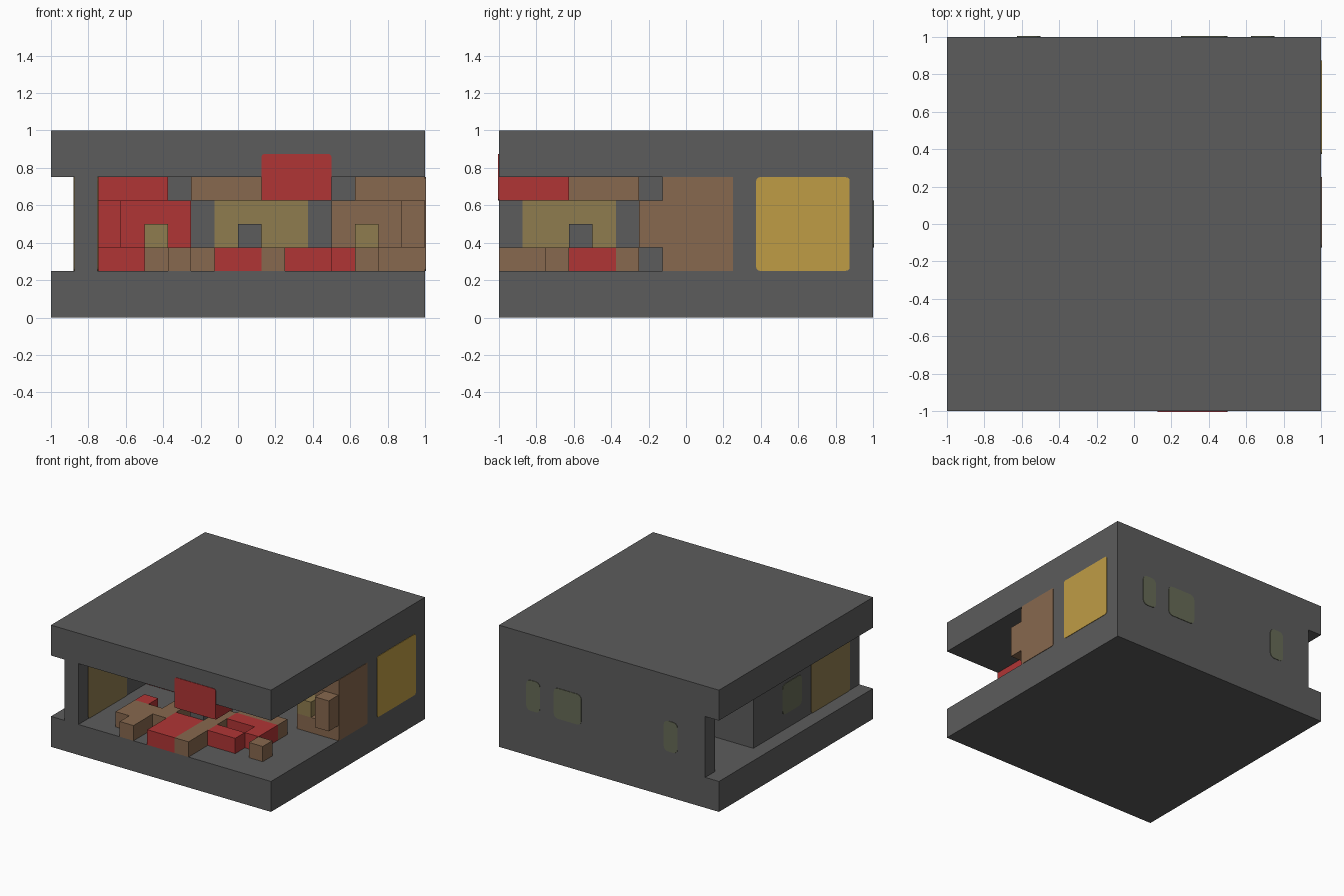
import bpy, bmesh
from mathutils import Vector

cube = bpy.data.objects.get("Cube")
if cube:
    bpy.data.objects.remove(cube, do_unlink=True)

CELL = 0.125   # every part sits on this grid
PROUD = 0.004  # how far painted panels stand off a surface


def material(name, hex_code):
    lin = []
    for i in (0, 2, 4):
        c = int(hex_code[i:i + 2], 16) / 255
        lin.append(c / 12.92 if c < 0.04 else ((c + 0.055) / 1.055) ** 2.4)
    mat = bpy.data.materials.new(name)
    mat.use_nodes = True
    mat.diffuse_color = (*lin, 1)
    bsdf = next(n for n in mat.node_tree.nodes if n.type == 'BSDF_PRINCIPLED')
    bsdf.inputs["Base Color"].default_value = (*lin, 1)
    return mat


grey = material("dark_grey", "5c5c5c")
red = material("red", "b03535")
brown = material("brown", "87684e")
amber = material("amber", "bf9c45")
olive = material("olive", "8f7c4f")
moss = material("moss_glass", "676b56")


def add_box(bm, low, high):
    low, high = Vector(low), Vector(high)
    made = bmesh.ops.create_cube(bm, size=1)["verts"]
    for v in made:
        v.co = [(a + b) / 2 + c * (b - a) for a, b, c in zip(low, high, v.co)]


def finish(bm, name, mat):
    bmesh.ops.scale(bm, vec=(CELL,) * 3, verts=bm.verts)
    mesh = bpy.data.meshes.new(name)
    bm.to_mesh(mesh)
    bm.free()
    mesh.materials.append(mat)
    obj = bpy.data.objects.new(name, mesh)
    bpy.context.collection.objects.link(obj)
    return obj


def boxes(name, mat, *spans):
    """One object from boxes given as (low corner, high corner) in cells."""
    bm = bmesh.new()
    for low, high in spans:
        add_box(bm, low, high)
    return finish(bm, name, mat)


def pane(name, mat, axis, low, high, radius=0.15):
    """A rounded panel passing through a wall, slightly proud of both faces."""
    low, high = list(low), list(high)
    low[axis] -= PROUD / CELL
    high[axis] += PROUD / CELL
    bm = bmesh.new()
    add_box(bm, low, high)
    corners = [e for e in bm.edges
               if abs((e.verts[0].co - e.verts[1].co).normalized()[axis]) > 0.9]
    bmesh.ops.bevel(bm, geom=corners, offset=radius, segments=3,
                    profile=0.5, affect='EDGES')
    return finish(bm, name, mat)


# Building shell
boxes("floor_slab", grey, ((-8, -8, 0), (8, 8, 2)))
boxes("roof_slab", grey, ((-8, -8, 6), (8, 8, 8)))
boxes("left_wall", grey, ((7, 2, 2), (8, 8, 6)))
boxes("right_wall", grey, ((-7, -8, 2), (-6, 3, 6)))
boxes("middle_wall", grey, ((-7, 2, 2), (8, 3, 6)))
boxes("back_wall", grey, ((-7, 7, 2), (8, 8, 6)))

# Large windows
pane("left_window", amber, 0, (7, 3, 2), (8, 7, 6))
pane("right_window", olive, 0, (-7, -7, 2), (-6, -3, 6))
pane("middle_window", olive, 1, (-1, 2, 2), (3, 3, 6))

# Small windows
for i, (x0, x1) in enumerate(((-5, -4), (2, 4), (5, 6))):
    pane(f"back_window_{i}", moss, 1, (x0, 7, 3), (x1, 8, 5), 0.3)
pane("right_small_window", moss, 0, (-7, -2, 3), (-6, 0, 5), 0.3)


# Corner alcoves: two slabs, an L of walls between them, and a lamp
def alcove(name, mat, corner, s):
    def span(a, b, y0, y1, z0, z1):
        xs = sorted((corner + s * a, corner + s * b))
        return (xs[0], y0, z0), (xs[1], y1, z1)
    boxes(name, mat,
          span(0, 3, -1, 2, 2, 3),
          span(0, 3, -1, 2, 5, 6),
          span(0, 1, -2, 2, 3, 5),
          span(1, 4, 1, 2, 3, 5))
    boxes(name + "_lamp", olive, span(2, 3, -1, 0, 3, 4))


alcove("red_alcove", red, -6, 1)
alcove("brown_alcove", brown, 8, -1)
pane("brown_alcove_side", brown, 0, (7.9, -1, 2), (8, 2, 6))

# Hanging ceiling blocks and the front sign
boxes("ceiling_block_red", red, ((1, -8, 5), (4, -5, 6)))
boxes("ceiling_block_brown", brown, ((-2, -5, 5), (1, -2, 6)))
pane("front_sign", red, 1, (1, -8, 5), (4, -7.9, 7))


# Low blocks on the floor, given by plan rectangles
def low_blocks(name, mat, *plans):
    boxes(name, mat, *(((x0, y0, 2), (x1, y1, 3)) for x0, y0, x1, y1 in plans))


low_blocks("red_floor_blocks", red,
           (-1, -8, 1, -5), (2, -6, 4, -5), (4, -5, 5, -3),
           (-4, -5, -3, -4), (2, -4, 4, -3))
low_blocks("brown_floor_blocks", brown,
           (1, -8, 2, -3), (5, -6, 6, -5), (2, -3, 5, -2),
           (-3, -8, -2, -6), (-4, -7, -3, -5), (-3, -6, -1, -5),
           (-2, -5, -1, -2), (-1, -3, 1, -2))
boxes("grey_stool", grey, ((0, -5, 2), (1, -4, 4)))
